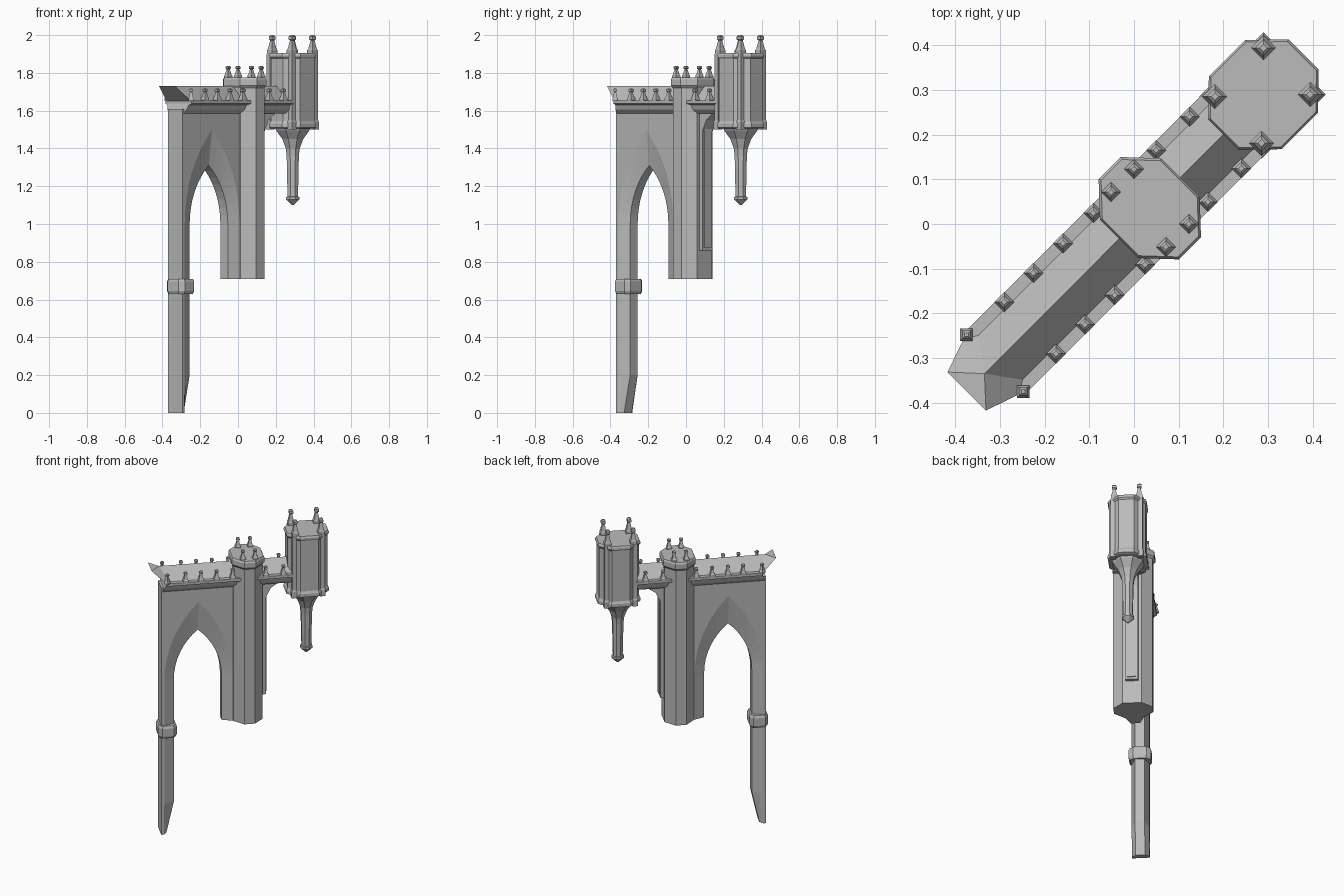
import bpy, bmesh, math
from mathutils import Matrix

cube = bpy.data.objects.get("Cube")
if cube:
    bpy.data.objects.remove(cube)

stone = bpy.data.materials.new("grey_stone")
stone.use_nodes = True
colour = (0.5, 0.5, 0.5, 1)
stone.diffuse_color = colour
stone.node_tree.nodes["Principled BSDF"].inputs["Base Color"].default_value = colour

# Everything is built along a wall axis u, then turned to the diagonal.
TURN = Matrix.Rotation(math.radians(45), 4, "Z")


def finish(bm, name):
    bmesh.ops.remove_doubles(bm, verts=bm.verts, dist=0.0001)
    bmesh.ops.recalc_face_normals(bm, faces=bm.faces)
    bm.transform(TURN)
    mesh = bpy.data.meshes.new(name)
    bm.to_mesh(mesh)
    bm.free()
    mesh.materials.append(stone)
    obj = bpy.data.objects.new(name, mesh)
    bpy.context.collection.objects.link(obj)
    return obj


def skin(bm, rings, caps=True):
    """Join closed rings of points into a solid."""
    loops = [[bm.verts.new(p) for p in ring] for ring in rings]
    for a, b in zip(loops, loops[1:]):
        for i in range(len(a)):
            j = (i + 1) % len(a)
            bm.faces.new((a[i], a[j], b[j], b[i]))
    if caps:
        bm.faces.new(loops[0])
        bm.faces.new(loops[-1])


def octagon(cu, hu, hv, fu, fv, z, s=1.0):
    """Chamfered rectangle; fu and fv are the half lengths of its flat sides."""
    pts = [(hu, -fv), (hu, fv), (fu, hv), (-fu, hv),
           (-hu, fv), (-hu, -fv), (-fu, -hv), (fu, -hv)]
    return [(cu + u * s, v * s, z) for u, v in pts]


def lathe(bm, u, v, profile, sides, spin=0.0):
    rings = []
    for z, r in profile:
        angles = [spin + math.tau * (i + 0.5) / sides for i in range(sides)]
        rings.append([(u + r * math.cos(a), v + r * math.sin(a), z) for a in angles])
    skin(bm, rings)


def finial(bm, u, v, z, h, r, spin=0.0):
    lathe(bm, u, v, [(z, r), (z + h * .2, r), (z + h * .28, r * .8), (z + h * .72, r * .38),
                     (z + h * .78, r * .65), (z + h * .92, r * .65), (z + h, r * .3)], 4, spin)


def box(bm, u0, u1, v, z0, z1):
    skin(bm, [[(u0, -v, z), (u1, -v, z), (u1, v, z), (u0, v, z)] for z in (z0, z1)])


# Arch wall with moulded pointed opening and long outer leg
MID, FOOT, SPRING, TOP, END = -.247, .71, 1.0, 1.61, -.47


def arch(half, rise, toe, steps=8):
    """Curve from the right jamb foot, over the point, down to the left toe."""
    radius = (rise * rise + half * half) / (2 * half)
    sweep = math.asin(rise / radius)
    side = [(half - radius + radius * math.cos(sweep * i / steps),
             SPRING + radius * math.sin(sweep * i / steps)) for i in range(steps + 1)]
    right = [(MID + half, FOOT)] + [(MID + u, z) for u, z in side]
    left = [(MID - u, z) for u, z in reversed(side[:-1])]
    return right + left + [(MID - half, .2), (toe, 0)]


bm = bmesh.new()
outer, middle, inner = arch(.205, .5, -.455), arch(.185, .44, -.448), arch(.143, .31, -.435)
layers = [(outer, -.053), (middle, -.045), (inner, -.028),
          (inner, .028), (middle, .045), (outer, .053)]
curves = [[bm.verts.new((u, v, z)) for u, z in curve] for curve, v in layers]
for a, b in zip(curves, curves[1:]):
    for i in range(len(a) - 1):
        bm.faces.new((a[i], a[i + 1], b[i + 1], b[i]))
edges = []
for curve, v in ((curves[0], -.053), (curves[-1], .053)):
    frame = [bm.verts.new((u, v, z)) for u, z in ((END, 0), (END, TOP), (.04, TOP), (.04, FOOT))]
    bm.faces.new(curve + frame)
    edges.append(frame)
for i in range(3):
    bm.faces.new((edges[0][i], edges[0][i + 1], edges[1][i + 1], edges[1][i]))
bm.faces.new([c[-1] for c in curves] + [edges[1][0], edges[0][0]])
bm.faces.new([c[0] for c in curves] + [edges[1][3], edges[0][3]])
finish(bm, "arch_wall")

# Collar around the leg
bm = bmesh.new()
skin(bm, [octagon(-.43, .056, .067, .035, .04, z, s)
          for z, s in ((.63, .9), (.645, 1), (.695, 1), (.71, .9))])
finish(bm, "leg_collar")

# Cornice swept along both sides of the wall
bm = bmesh.new()
skin(bm, [[(u - v * .1, -v, z), (.32, -v, z), (.32, v, z), (u - v * .1, v, z)]
          for u, v, z in ((-.455, .054, 1.585), (-.45, .072, 1.605),
                          (-.44, .08, 1.63), (-.435, .097, 1.637), (-.435, .097, 1.655))])
finish(bm, "cornice")

# Ridged roof with a flared, overhanging end
bm = bmesh.new()
far = .36
ridge = [bm.verts.new((u, 0, 1.73)) for u in (-.474, far)]
sides = []
for s in (-1, 1):
    tip, low, eave, end = [bm.verts.new(p) for p in (
        (-.53, s * .061, 1.73), (-.445, s * .09, 1.65), (-.42, s * .075, 1.65), (far, s * .075, 1.65))]
    bm.faces.new((ridge[0], ridge[1], end, eave))
    bm.faces.new((ridge[0], eave, low, tip))
    sides.append((tip, low, eave, end))
a, b = sides
bm.faces.new((ridge[0], a[0], b[0]))
bm.faces.new((a[0], a[1], b[1], b[0]))
bm.faces.new((a[1], a[2], a[3], b[3], b[2], b[1]))
bm.faces.new((ridge[1], a[3], b[3]))
finish(bm, "ridge_roof")

# Finials along the wall, with turned ones at the end corners
bm = bmesh.new()
for s in (-1, 1):
    finial(bm, -.441, s * .09, 1.652, .065, .02, math.pi / 4)
    for u in (-.329, -.237, -.143, -.047, .152, .258):
        finial(bm, u, s * .082, 1.652, .065, .022)
finish(bm, "wall_finials")

# Middle tower shaft, crown and finials
bm = bmesh.new()
tower = (.05, .095, .125, .034, .06)
skin(bm, [octagon(*tower, z, .93) for z in (FOOT, 1.735)])
finish(bm, "tower_shaft")
bm = bmesh.new()
skin(bm, [octagon(*tower, z, s) for z, s in ((1.72, .93), (1.733, 1.02), (1.765, 1.02), (1.775, .97))])
finish(bm, "tower_crown")
bm = bmesh.new()
for s in (-1, 1):
    for u in (.014, .087):
        finial(bm, u, s * .087, 1.772, .065, .022)
finish(bm, "tower_finials")

# Pilaster and small bracket on the far side of the tower
bm = bmesh.new()
box(bm, .12, .16, .038, .86, 1.6)
box(bm, .12, .166, .027, .875, 1.56)
finish(bm, "tower_pilaster")
bm = bmesh.new()
bracket = [(.14, 1.6), (.14, 1.44), (.165, 1.5), (.19, 1.55), (.24, 1.585), (.24, 1.6)]
skin(bm, [[(u, v, z) for u, z in bracket] for v in (-.038, .038)])
finish(bm, "cornice_bracket")

# Hanging turret
bm = bmesh.new()
turret = (.41, .127, .115, .058, .048)
skin(bm, [octagon(*turret, z, s) for z, s in (
    (1.505, .9), (1.51, 1), (1.53, 1), (1.545, .94), (1.875, .94), (1.885, 1), (1.895, 1), (1.905, .96))])
finish(bm, "turret_body")
bm = bmesh.new()
lathe(bm, .41, 0, [(1.52, .105), (1.495, .095), (1.45, .06), (1.4, .04), (1.36, .035), (1.145, .03),
                   (1.143, .038), (1.13, .038), (1.1, .006)], 8)
finish(bm, "turret_pendant")

# Corner shafts of the turret, each ending in a finial
bm = bmesh.new()
for su in (-1, 1):
    for sv in (-1, 1):
        u, v = .407 + su * .077, sv * .074
        lathe(bm, u + su * .008, v + sv * .008, [(1.5, .024), (1.54, .024), (1.55, .018), (1.9, .018)], 4)
        finial(bm, u, v, 1.9, .1, .028)
finish(bm, "turret_corner_shafts")
